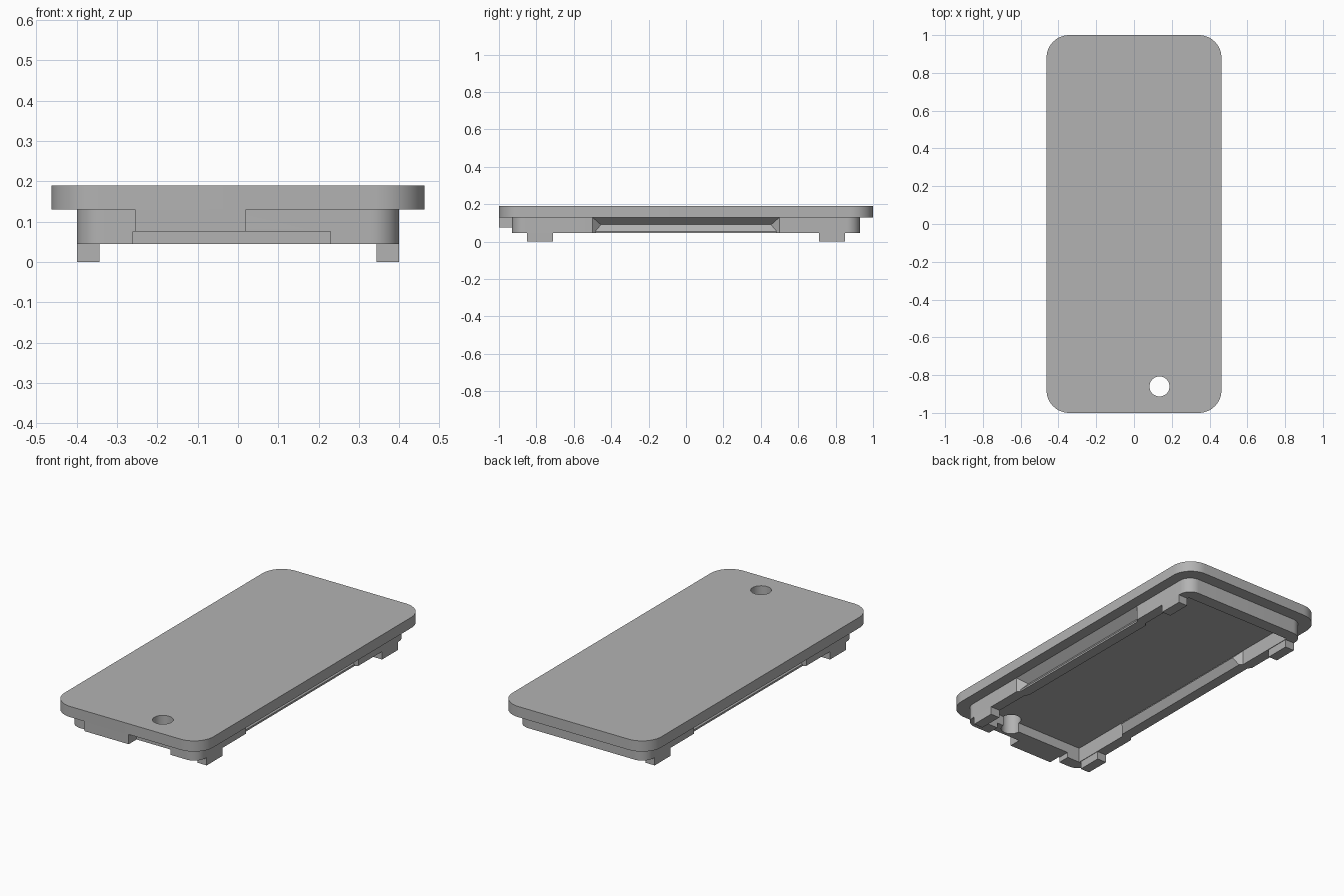
import bpy, bmesh, math

default = bpy.data.objects.get("Cube")
if default:
    bpy.data.objects.remove(default, do_unlink=True)

grey = bpy.data.materials.new("light_grey")
grey.use_nodes = True
grey.diffuse_color = (0.45, 0.45, 0.45, 1)
grey.node_tree.nodes["Principled BSDF"].inputs["Base Color"].default_value = grey.diffuse_color


def make_object(name, bm):
    bmesh.ops.recalc_face_normals(bm, faces=bm.faces)
    mesh = bpy.data.meshes.new(name)
    bm.to_mesh(mesh)
    bm.free()
    mesh.materials.append(grey)
    obj = bpy.data.objects.new(name, mesh)
    bpy.context.collection.objects.link(obj)
    return obj


def prism(name, outline, z0, z1):
    """Extrude an xy outline from z0 to z1."""
    bm = bmesh.new()
    face = bm.faces.new([bm.verts.new((x, y, z0)) for x, y in outline])
    ext = bmesh.ops.extrude_face_region(bm, geom=[face])
    for v in ext["geom"]:
        if isinstance(v, bmesh.types.BMVert):
            v.co.z = z1
    return make_object(name, bm)


def box(name, x0, x1, y0, y1, z0, z1):
    return prism(name, [(x0, y0), (x1, y0), (x1, y1), (x0, y1)], z0, z1)


def circle(cx, cy, r, start=0, sweep=360, steps=48):
    return [(cx + r * math.cos(math.radians(start + sweep * i / steps)),
             cy + r * math.sin(math.radians(start + sweep * i / steps)))
            for i in range(steps + (sweep < 360))]


def rounded_rect(hx, hy, r):
    pts = []
    for i, (sx, sy) in enumerate([(1, 1), (-1, 1), (-1, -1), (1, -1)]):
        pts += circle(sx * (hx - r), sy * (hy - r), r, 90 * i, 90, 12)
    return pts


def mitred_bar(name, profile, offset, side):
    """Run an xz profile along y; its ends slope with half length x + offset."""
    bm = bmesh.new()
    ends = [[bm.verts.new((side * x, s * (x + offset), z)) for x, z in profile]
            for s in (-1, 1)]
    n = len(profile)
    for ring in ends:
        bm.faces.new(ring)
    for i in range(n):
        j = (i + 1) % n
        bm.faces.new([ends[0][i], ends[0][j], ends[1][j], ends[1][i]])
    return make_object(name, bm)


def cut(target, cutter):
    mod = target.modifiers.new("cut", "BOOLEAN")
    mod.operation = "DIFFERENCE"
    mod.solver = "EXACT"
    mod.object = cutter
    bpy.context.view_layer.objects.active = target
    bpy.ops.object.modifier_apply(modifier=mod.name)
    bpy.data.objects.remove(cutter, do_unlink=True)


def round_hole():
    return prism("hole_cutter", circle(0.135, -0.86, 0.053), -0.1, 0.3)


BASE, UNDERSIDE, TOP = 0.045, 0.13, 0.19

# Cover plate with its round hole
plate = prism("cover_plate", rounded_rect(0.463, 1.0, 0.12), UNDERSIDE, TOP)
cut(plate, round_hole())

# Rim wall: hollow, with a shallow front notch and the hole running through it
rim = prism("rim_wall", rounded_rect(0.4, 0.93, 0.07), BASE, UNDERSIDE)
cut(rim, box("hollow_cutter", -0.34, 0.34, -0.86, 0.86, 0, 0.2))
cut(rim, box("notch_cutter", -0.26, 0.23, -1, -0.8, 0, 0.075))
cut(rim, round_hole())

# Side grip grooves outside, matching ridges inside
groove = [(0.42, 0.148), (0.355, 0.09), (0.385, 0.055), (0.385, 0.03), (0.42, 0.03)]
ridge = [(0.34, UNDERSIDE), (0.30, 0.09), (0.325, BASE), (0.34, BASE)]
for side, label in ((1, "left"), (-1, "right")):
    cut(rim, mitred_bar("groove_cutter", groove, 0.1, side))
    mitred_bar(label + "_inner_ridge", ridge, 0.16, side)
    # Feet
    for end, place in ((-1, "front"), (1, "back")):
        xs = sorted((side * 0.343, side * 0.4))
        ys = sorted((end * 0.71, end * 0.85))
        box(place + "_" + label + "_foot", *xs, *ys, 0, BASE)

# Front tab under the plate edge
box("front_tab", -0.255, 0.02, -1.0, -0.92, 0.075, UNDERSIDE)

# Smooth the rounded corners and the hole
for obj in (plate, rim):
    bpy.ops.object.select_all(action="DESELECT")
    obj.select_set(True)
    bpy.context.view_layer.objects.active = obj
    bpy.ops.object.shade_smooth_by_angle(angle=math.radians(30))
